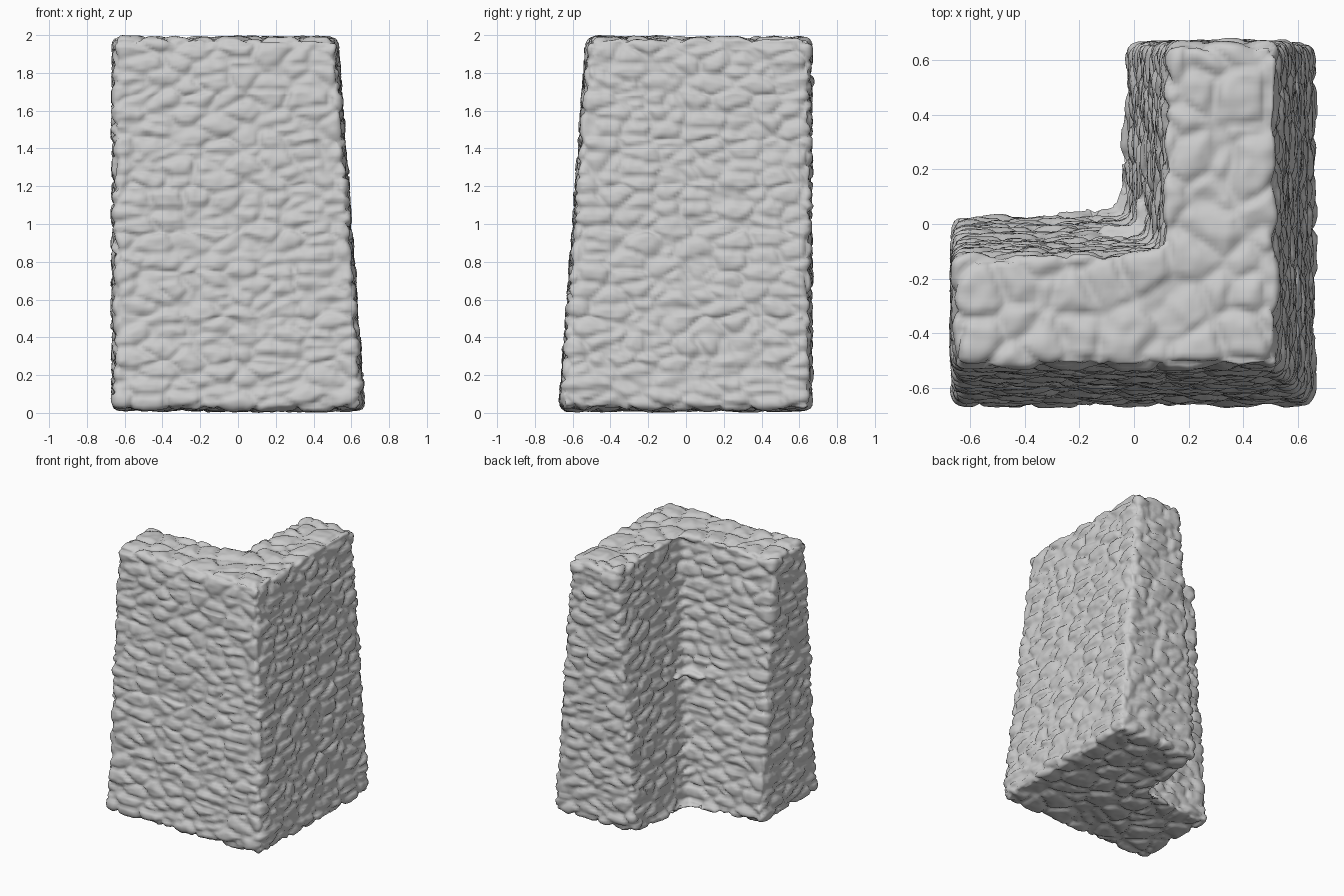
import bpy, bmesh
from mathutils import Vector, noise

if "Cube" in bpy.data.objects:
    bpy.data.objects.remove(bpy.data.objects["Cube"])

BOTTOM, SEAM, TOP = 0.016, 0.98, 1.985


def outline(z):
    """L-shaped plan of the battered wall at height z."""
    t = z / 2
    o, i, e = 0.666 - 0.145 * t, -0.03 + 0.15 * t, 0.662
    return [(-e, -o), (o, -o), (o, e), (i, e), (i, -i), (-e, -i)]


def add_block(bm, z0, z1):
    """One tapered L-shaped storey with rounded edges."""
    part = bmesh.new()
    low = [part.verts.new((x, y, z0)) for x, y in outline(z0)]
    high = [part.verts.new((x, y, z1)) for x, y in outline(z1)]
    part.faces.new(low[::-1])
    part.faces.new(high)
    for k in range(6):
        n = (k + 1) % 6
        part.faces.new((low[k], low[n], high[n], high[k]))
    bmesh.ops.bevel(part, geom=part.edges[:], offset=0.042, segments=4,
                    profile=0.5, affect='EDGES')
    tmp = bpy.data.meshes.new("block")
    part.to_mesh(tmp)
    part.free()
    bm.from_mesh(tmp)
    bpy.data.meshes.remove(tmp)


# Two stacked storeys, slightly overlapping so a shallow seam remains
bm = bmesh.new()
add_block(bm, BOTTOM, SEAM + 0.01)
add_block(bm, SEAM - 0.01, TOP)
mesh = bpy.data.meshes.new("stone_corner_wall")
bm.to_mesh(mesh)
bm.free()
wall = bpy.data.objects.new("stone_corner_wall", mesh)
bpy.context.collection.objects.link(wall)

# Fuse into one dense, even skin
mod = wall.modifiers.new("fuse", 'REMESH')
mod.mode = 'VOXEL'
mod.voxel_size = 0.017
dg = bpy.context.evaluated_depsgraph_get()
skin = bpy.data.meshes.new_from_object(wall.evaluated_get(dg))
wall.modifiers.clear()
wall.data = skin
bpy.data.meshes.remove(mesh)
skin.name = "stone_corner_wall"


def stone_height(p):
    """Rounded rubble stones laid in rough courses, with mortar grooves."""
    w = noise.noise_vector(p * 5) * 0.018
    q = Vector(((p.x + w.x) / 0.17, (p.y + w.y) / 0.17, (p.z + w.z) / 0.085))
    d, pts = noise.voronoi(q)
    s = min(1.0, (d[1] - d[0]) / 0.45)
    s = s * (2 - s)
    tilt = noise.noise(pts[0] * 3.7)
    return 0.026 * s - 0.018 + 0.008 * tilt + 0.007 * noise.noise(p * 22)


# Push the stones out of the surface
normals = [v.normal.copy() for v in skin.vertices]
moved = [v.co + n * stone_height(v.co) for v, n in zip(skin.vertices, normals)]
for v, co in zip(skin.vertices, moved):
    v.co = (co.x, co.y, min(2.0, max(0.0, co.z)))
for f in skin.polygons:
    f.use_smooth = True
skin.update()
